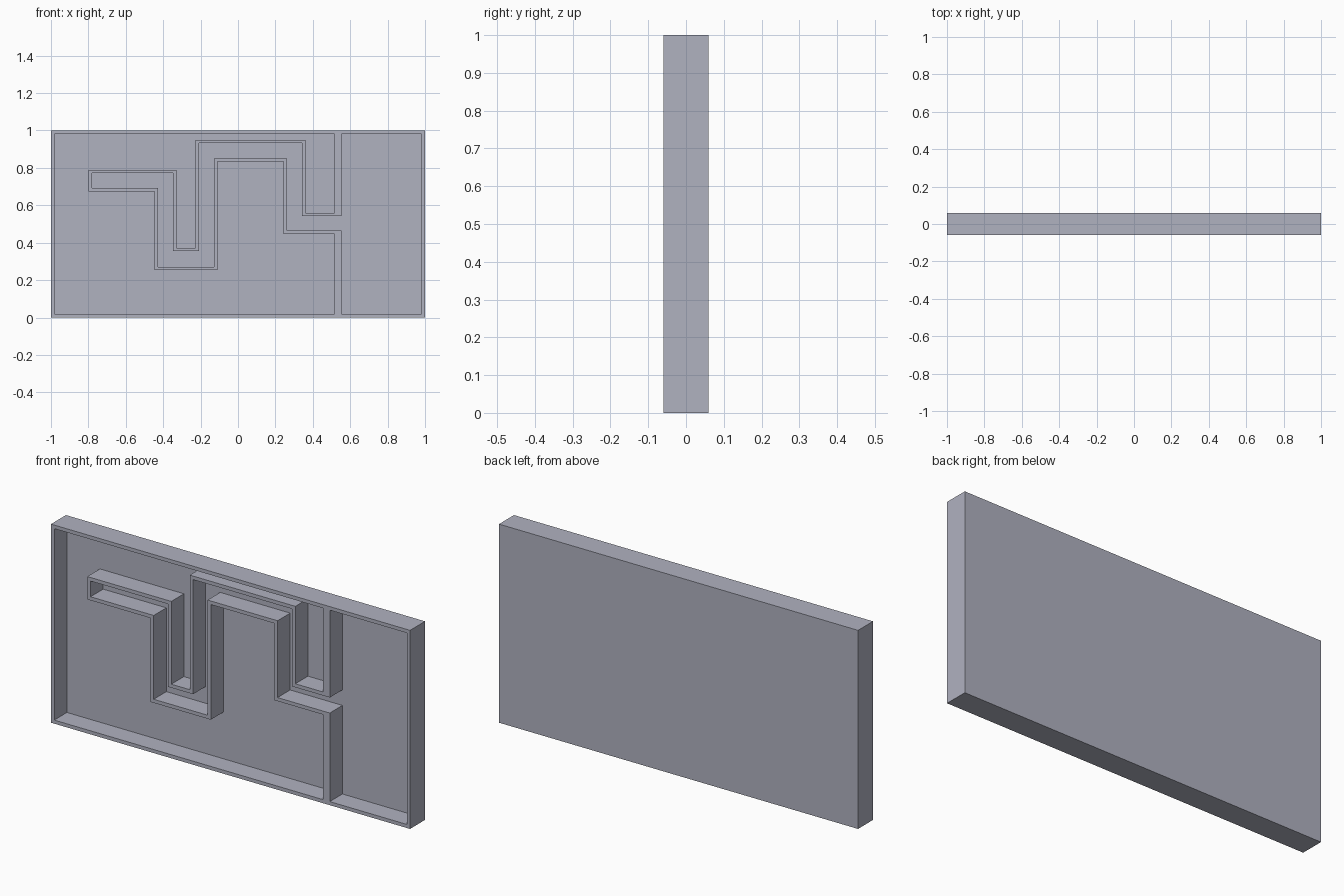
import bpy
import bmesh

cube = bpy.data.objects.get("Cube")
if cube:
    bpy.data.objects.remove(cube, do_unlink=True)

FRONT, FLOOR, BACK = -0.0595, 0.041, 0.0595   # depth positions along y
RIM = 0.018                                   # frame thickness
WALL, DIVIDER = 0.009, 0.019                  # half thicknesses

grey = bpy.data.materials.new("blue_grey")
grey.use_nodes = True
colour = (0.434, 0.445, 0.527, 1)
grey.diffuse_color = colour
grey.node_tree.nodes["Principled BSDF"].inputs["Base Color"].default_value = colour


def prism(name, outline, y0, y1):
    """Extrude an (x, z) outline from y0 to y1."""
    bm = bmesh.new()
    face = bm.faces.new([bm.verts.new((x, y0, z)) for x, z in outline])
    top = bmesh.ops.extrude_face_region(bm, geom=[face])["geom"]
    moved = [v for v in top if isinstance(v, bmesh.types.BMVert)]
    bmesh.ops.translate(bm, verts=moved, vec=(0, y1 - y0, 0))
    bmesh.ops.recalc_face_normals(bm, faces=bm.faces)
    mesh = bpy.data.meshes.new(name)
    bm.to_mesh(mesh)
    bm.free()
    mesh.materials.append(grey)
    obj = bpy.data.objects.new(name, mesh)
    bpy.context.collection.objects.link(obj)
    return obj


def offset(path, side):
    """Shift a right-angled path sideways; its end segments are the thick divider."""
    pts = [list(p) for p in path]
    last = len(path) - 2
    for i in range(last + 1):
        (x0, z0), (x1, z1) = path[i], path[i + 1]
        d = side * (DIVIDER if i in (0, last) else WALL)
        for p in (pts[i], pts[i + 1]):
            if abs(x1 - x0) < 1e-6:
                p[0] += -d if z1 > z0 else d
            else:
                p[1] += d if x1 > x0 else -d
    return pts


# Centre line of the wall: lower divider, lower passage wall, upper wall, upper divider
low, high, edge = RIM, 1 - RIM, 1 - RIM
wall = [(0.534, low), (0.534, 0.455), (0.253, 0.455), (0.253, 0.842),
        (-0.119, 0.842), (-0.119, 0.262), (-0.437, 0.262), (-0.437, 0.684),
        (-0.789, 0.684), (-0.789, 0.781), (-0.339, 0.781), (-0.339, 0.364),
        (-0.218, 0.364), (-0.218, 0.941), (0.352, 0.941), (0.352, 0.551),
        (0.534, 0.551), (0.534, high)]

# Solid slab, then hollow out the surrounding room and the passage with its end room
tray = prism("maze_tray", [(-1, 0), (1, 0), (1, 1), (-1, 1)], FRONT, BACK)
rooms = [
    prism("outer_room_cutter", offset(wall, 1) + [(-edge, high), (-edge, low)],
          FRONT - 0.05, FLOOR),
    prism("passage_cutter", offset(wall, -1) + [(edge, high), (edge, low)],
          FRONT - 0.05, FLOOR),
]
for cutter in rooms:
    cutter.hide_render = True
    mod = tray.modifiers.new(cutter.name, 'BOOLEAN')
    mod.operation = 'DIFFERENCE'
    mod.solver = 'EXACT'
    mod.object = cutter

# Apply the cuts and drop the helpers
bpy.context.view_layer.objects.active = tray
tray.select_set(True)
for cutter in rooms:
    bpy.ops.object.modifier_apply(modifier=cutter.name)
    bpy.data.objects.remove(cutter, do_unlink=True)
